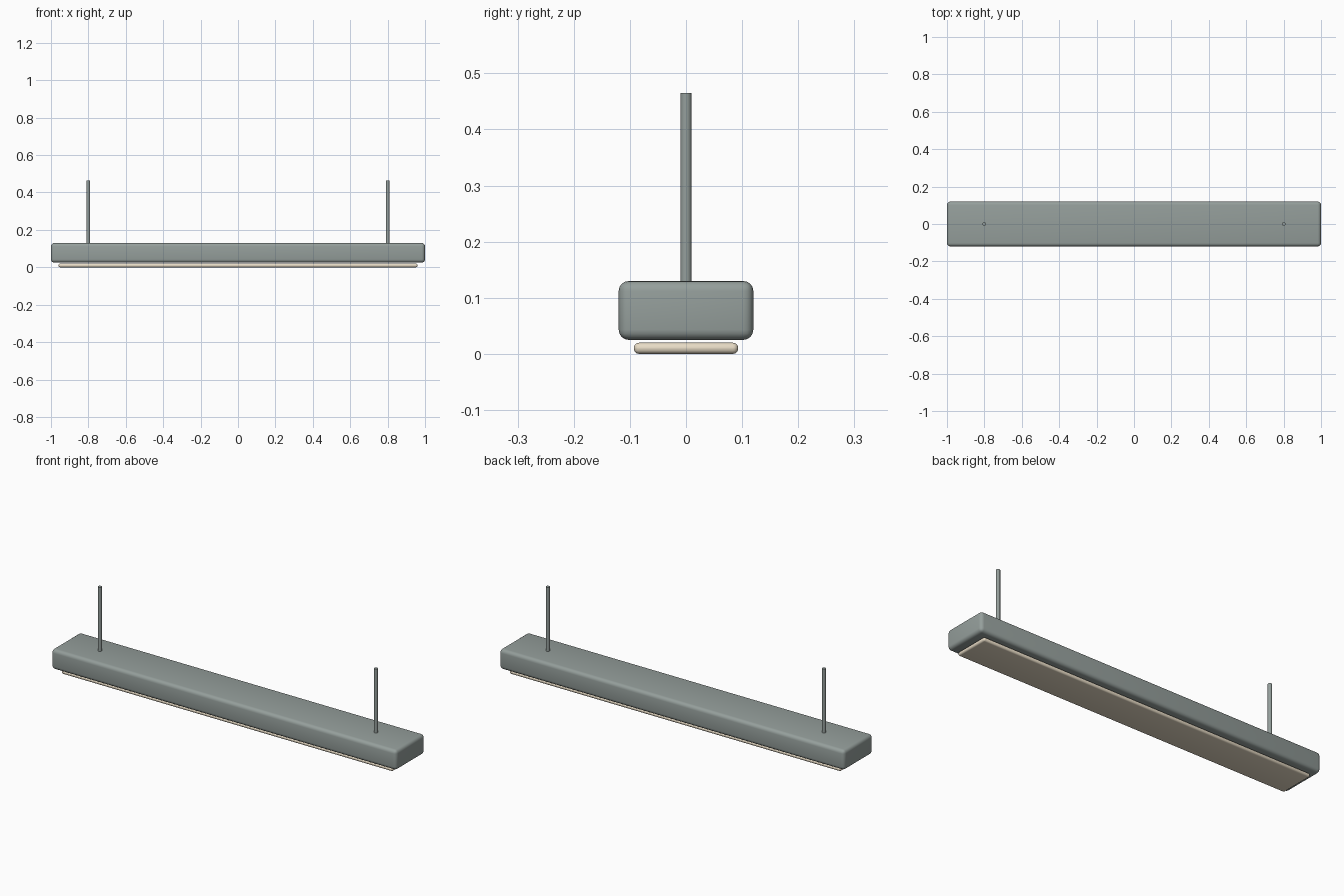
import bpy
import math

if "Cube" in bpy.data.objects:
    bpy.data.objects.remove(bpy.data.objects["Cube"])


def material(name, rgb):
    m = bpy.data.materials.new(name)
    m.diffuse_color = (*rgb, 1.0)
    m.use_nodes = True
    m.node_tree.nodes["Principled BSDF"].inputs["Base Color"].default_value = m.diffuse_color
    return m


grey = material("grey_metal", (0.30, 0.345, 0.33))
cream = material("cream_diffuser", (0.80, 0.71, 0.56))


def smooth(obj):
    bpy.ops.object.select_all(action='DESELECT')
    obj.select_set(True)
    bpy.context.view_layer.objects.active = obj
    bpy.ops.object.shade_smooth_by_angle(angle=math.radians(35))


def rounded_box(name, size, z0, radius, segments, mat):
    bpy.ops.mesh.primitive_cube_add(size=1, location=(0, 0, z0 + size[2] / 2))
    obj = bpy.context.object
    obj.name = name
    obj.scale = size
    bpy.ops.object.transform_apply(location=False, rotation=False, scale=True)
    bevel = obj.modifiers.new("rounded_edges", 'BEVEL')
    bevel.width = radius
    bevel.segments = segments
    bevel.limit_method = 'NONE'
    bpy.ops.object.modifier_apply(modifier=bevel.name)
    obj.data.materials.append(mat)
    smooth(obj)
    return obj


# Main lamp body and the light panel hanging just below it
rounded_box("housing", (2.0, 0.24, 0.105), 0.025, 0.018, 4, grey)
rounded_box("diffuser", (1.92, 0.186, 0.02), 0.0, 0.0095, 4, cream)

# Two suspension rods
for side, x in (("left", -0.8), ("right", 0.8)):
    z0, z1 = 0.125, 0.465
    bpy.ops.mesh.primitive_cylinder_add(vertices=20, radius=0.01, depth=z1 - z0,
                                        location=(x, 0, (z0 + z1) / 2))
    rod = bpy.context.object
    rod.name = side + "_suspension_rod"
    rod.data.materials.append(grey)
    smooth(rod)
